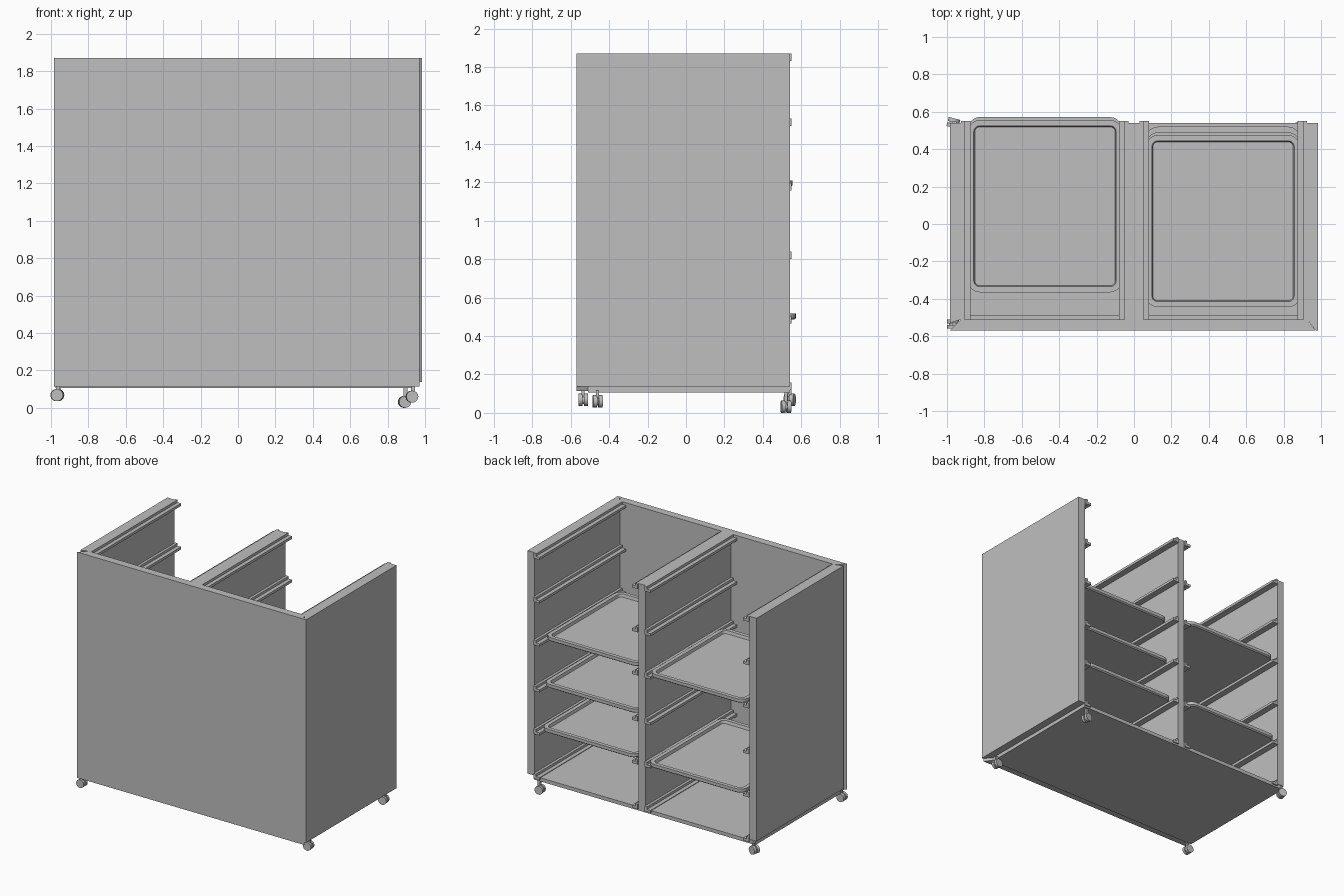
import bpy, bmesh, math
from mathutils import Matrix

cube = bpy.data.objects.get("Cube")
if cube:
    bpy.data.objects.remove(cube, do_unlink=True)

grey = bpy.data.materials.new("light_grey")
grey.use_nodes = True
GREY = (0.52, 0.52, 0.52, 1)
grey.diffuse_color = GREY
grey.node_tree.nodes["Principled BSDF"].inputs["Base Color"].default_value = GREY


def finish(name, bm):
    bmesh.ops.recalc_face_normals(bm, faces=bm.faces)
    mesh = bpy.data.meshes.new(name)
    bm.to_mesh(mesh)
    bm.free()
    mesh.materials.append(grey)
    obj = bpy.data.objects.new(name, mesh)
    bpy.context.collection.objects.link(obj)
    return obj


def extrude(name, outline, offset):
    """Solid from a 3D outline pushed along an offset."""
    bm = bmesh.new()
    face = bm.faces.new([bm.verts.new(p) for p in outline])
    ext = bmesh.ops.extrude_face_region(bm, geom=[face])["geom"]
    bmesh.ops.translate(bm, vec=offset, verts=[v for v in ext if isinstance(v, bmesh.types.BMVert)])
    return finish(name, bm)


def box(name, x0, x1, y0, y1, z0, z1):
    return extrude(name, [(x0, y0, z0), (x1, y0, z0), (x1, y1, z0), (x0, y1, z0)], (0, 0, z1 - z0))


def rounded_rect(x0, x1, y0, y1, r, z, steps=5):
    pts = []
    corners = [(x1 - r, y1 - r), (x0 + r, y1 - r), (x0 + r, y0 + r), (x1 - r, y0 + r)]
    for q, (cx, cy) in enumerate(corners):
        for i in range(steps + 1):
            a = math.pi / 2 * (q + i / steps)
            pts.append((cx + r * math.cos(a), cy + r * math.sin(a), z))
    return pts


def tray(name, x0, x1, y0, y1, z):
    """Shallow tray: stacked rounded loops from underside to recessed base."""
    bm = bmesh.new()
    loops = []
    for inset, height in [(0.01, 0), (0, 0.008), (0, 0.032), (0.03, 0.032), (0.036, 0.01)]:
        pts = rounded_rect(x0 + inset, x1 - inset, y0 + inset, y1 - inset, 0.062 - inset, z + height)
        loops.append([bm.verts.new(p) for p in pts])
    n = len(loops[0])
    for low, high in zip(loops, loops[1:]):
        for i in range(n):
            bm.faces.new((low[i], low[(i + 1) % n], high[(i + 1) % n], high[i]))
    bm.faces.new(loops[0])
    bm.faces.new(loops[-1])
    return finish(name, bm)


TOP, BASE = 1.87, 0.137
OUT, BACK, FRONT, INNER = 0.985, 0.54, -0.57, -0.51

# Mitred front panel
extrude("front_panel", [(-OUT, FRONT, 0.115), (0.97, FRONT, 0.115), (0.925, INNER, 0.115),
                        (-0.925, INNER, 0.115)], (0, 0, TOP - 0.115))

# Side panels and the divider
extrude("left_panel", [(0.925, INNER, BASE), (0.973, FRONT, BASE), (OUT, FRONT, BASE),
                       (OUT, BACK, BASE), (0.925, BACK, BASE)], (0, 0, TOP - BASE))
extrude("right_panel", [(-0.925, INNER, BASE), (-OUT, INNER - 0.02, BASE),
                        (-OUT, BACK, BASE), (-0.925, BACK, BASE)], (0, 0, TOP - BASE))
box("divider", -0.03, 0.03, INNER, BACK, 0.115, TOP)

# Floor and its raised strips against the front panel
box("floor", -0.975, 0.93, INNER, BACK, 0.105, 0.133)
for side, sx in (("left", 1), ("right", -1)):
    x0, x1 = sorted((0.08 * sx, 0.875 * sx))
    box(side + "_floor_strip", x0, x1, INNER, -0.49, 0.133, 0.155)

# Stepped runners on both faces of each bay
LEVELS = [0.118, 0.465, 0.8, 1.157, 1.492, 1.83]
for level, z in enumerate(LEVELS):
    for wall, x, d in (("right", -0.925, 1), ("divider_right", -0.03, -1),
                       ("divider_left", 0.03, 1), ("left", 0.925, -1)):
        steps = [(0, 0), (0.05, 0), (0.05, 0.02), (0.02, 0.02), (0.02, 0.04), (0, 0.04)]
        extrude(f"{wall}_runner_{level + 1}", [(x + d * u, INNER, z + v) for u, v in steps],
                (0, 0.55 - INNER, 0))

# Sliding trays: bay side, runner level, back edge
for side, level, back in ((1, 3, 0.475), (1, 2, 0.49), (1, 1, 0.52), (-1, 3, 0.555), (-1, 1, 0.572)):
    x0, x1 = sorted((0.065 * side, 0.887 * side))
    tray(f"{'left' if side > 0 else 'right'}_tray_{level}", x0, x1, back - 0.92, back, LEVELS[level] + 0.02)

# Casters: wheel centre and yaw
for name, x, y, z, yaw in (("front_right", -0.968, -0.535, 0.068, 0), ("back_right", -0.966, 0.54, 0.068, -15),
                           ("front_left", 0.93, -0.46, 0.06, 5), ("back_left", 0.89, 0.52, 0.032, 8)):
    turn = Matrix.Translation((x, y, z)) @ Matrix.Rotation(math.radians(yaw), 4, 'Z')
    bm = bmesh.new()
    for radius, width, shift in ((0.032, 0.021, -0.0145), (0.032, 0.021, 0.0145), (0.022, 0.03, 0)):
        bmesh.ops.create_cone(bm, cap_ends=True, segments=24, radius1=radius, radius2=radius, depth=width,
                              matrix=turn @ Matrix.Translation((0, shift, 0)) @ Matrix.Rotation(math.pi / 2, 4, 'X'))
    wheel = finish(name + "_caster_wheels", bm)
    bpy.context.view_layer.objects.active = wheel
    bpy.ops.object.select_all(action='DESELECT')
    wheel.select_set(True)
    bpy.ops.object.shade_smooth_by_angle()
    box(name + "_caster_stem", x - 0.004, x + 0.016, y - 0.008, y + 0.008, z, 0.118)
